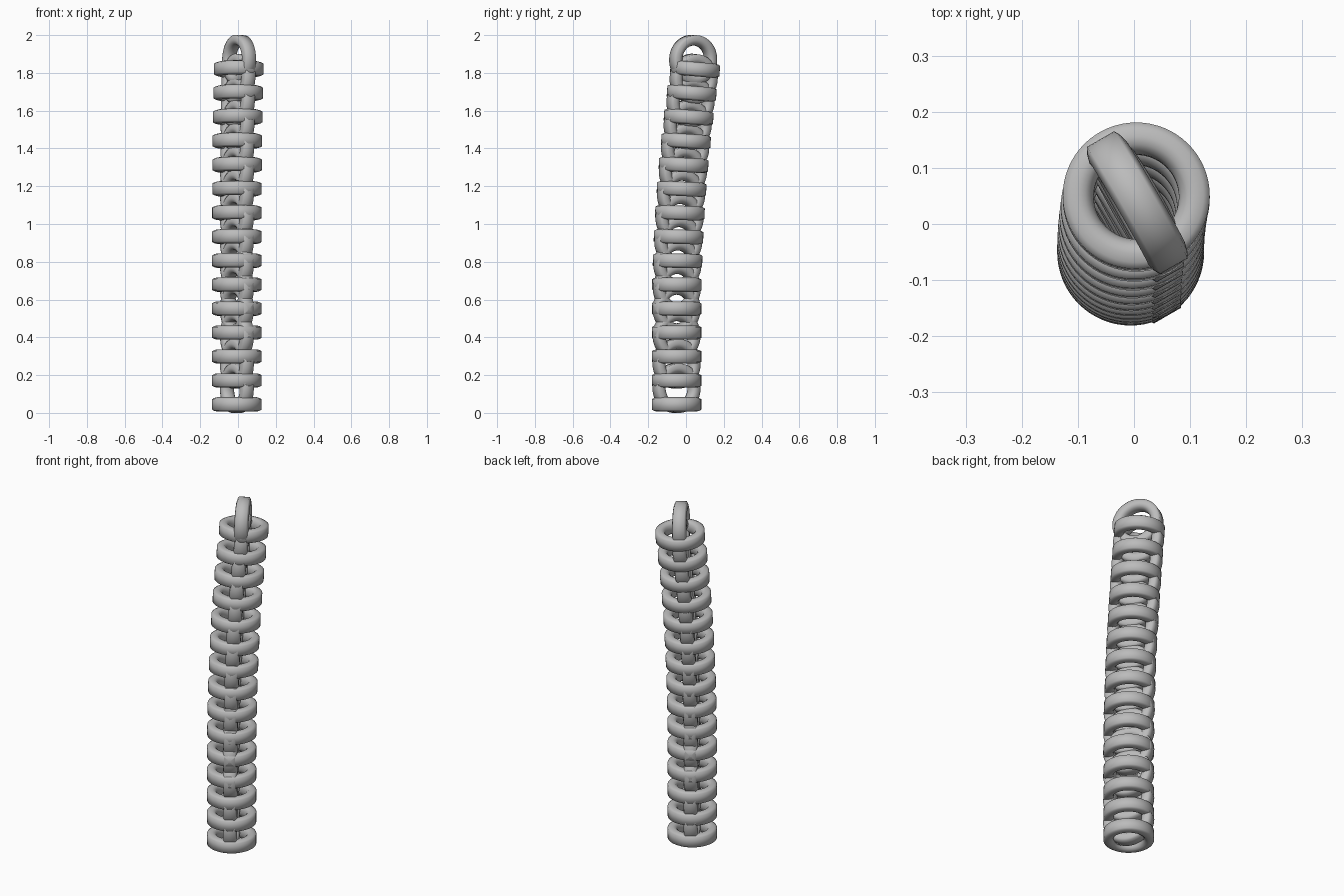
import bpy, bmesh, math
from mathutils import Matrix, Vector

cube = bpy.data.objects.get("Cube")
if cube:
    bpy.data.objects.remove(cube, do_unlink=True)

# Single grey material
GREY = (0.5, 0.5, 0.5, 1)
metal = bpy.data.materials.new("grey_metal")
metal.use_nodes = True
metal.diffuse_color = GREY
metal.node_tree.nodes["Principled BSDF"].inputs["Base Color"].default_value = GREY

SEGMENTS = 64
# Upper half of the ring's cross-section: (radius, height), outside to inside
HALF = [(0.131, 0.028), (0.120, 0.034), (0.105, 0.038),
        (0.091, 0.035), (0.081, 0.025), (0.076, 0.009)]


def ring_mesh():
    """Ring about z: flat band outside, domed sides, rounded inside."""
    profile = HALF + [(r, -z) for r, z in reversed(HALF)]
    n = len(profile)
    bm = bmesh.new()
    loops = []
    for s in range(SEGMENTS):
        t = 2 * math.pi * s / SEGMENTS
        loops.append([bm.verts.new((r * math.cos(t), r * math.sin(t), z))
                      for r, z in profile])
    for s in range(SEGMENTS):
        a, b = loops[s], loops[(s + 1) % SEGMENTS]
        for i in range(n):
            j = (i + 1) % n
            bm.faces.new((a[i], b[i], b[j], a[j])).smooth = True
    bmesh.ops.recalc_face_normals(bm, faces=bm.faces)
    mesh = bpy.data.meshes.new("ring")
    bm.to_mesh(mesh)
    bm.free()
    mesh.materials.append(metal)
    return mesh


def spine(z):
    """Centre of the chain at height z, and its lean about x."""
    t = max(0, z - 0.5) / 1.32
    centre = Vector((-0.006 + 0.01 * t ** 4, -0.05 + 0.098 * t * t, z))
    return centre, -math.atan(0.148 * t)


ring = ring_mesh()


def add_ring(name, z, turn, follow):
    """Place one ring on the spine, tilted by a share of the spine's lean."""
    centre, lean = spine(z)
    obj = bpy.data.objects.new(name, ring)
    bpy.context.collection.objects.link(obj)
    obj.matrix_world = (Matrix.Translation(centre)
                        @ Matrix.Rotation(lean * follow, 4, 'X') @ turn)
    return obj


# Flat-lying rings
for i in range(15):
    add_ring(f"flat_ring_{i + 1}", 0.045 + 0.1268 * i, Matrix.Identity(4), 0.6)

# Upright rings, all in one slanted plane
upright = Matrix.Rotation(math.radians(30), 4, 'Z') @ Matrix.Rotation(math.pi / 2, 4, 'Y')
heights = [0.131, 0.26, 0.41, 0.55, 0.66] + [0.785 + 0.123 * k for k in range(9)]
for i, z in enumerate(heights):
    add_ring(f"upright_ring_{i + 1}", z, upright, 1.0)

# Raised end ring
end_ring = add_ring("end_ring", 1.869, upright, 0.3)
end_ring.location.y = 0.038
